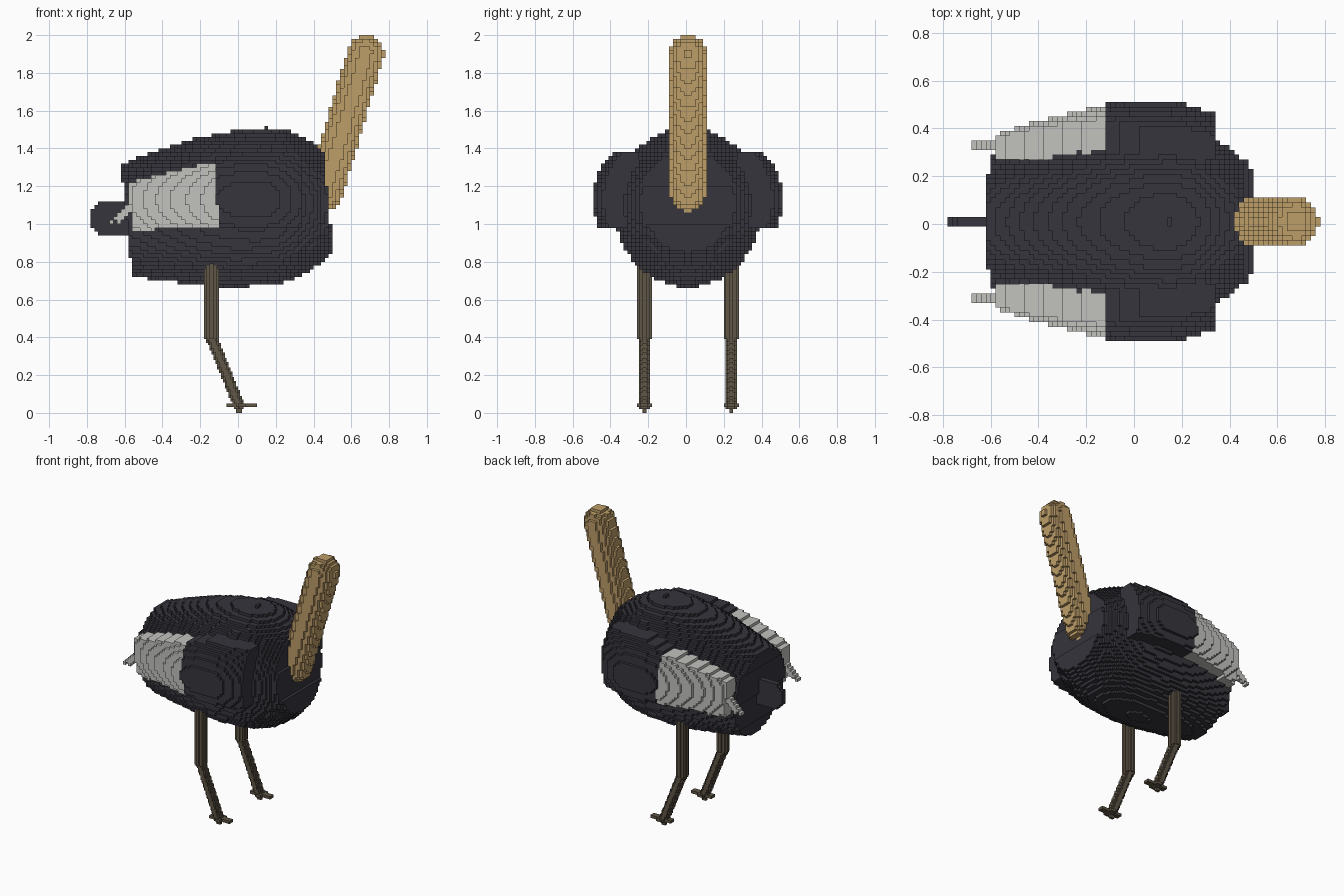
import bpy
import math

if "Cube" in bpy.data.objects:
    bpy.data.objects.remove(bpy.data.objects["Cube"], do_unlink=True)

MID = 0.01     # plane of symmetry in y
H = 0.02       # block size


def material(name, rgb):
    m = bpy.data.materials.new(name)
    m.use_nodes = True
    m.diffuse_color = (*rgb, 1)
    m.node_tree.nodes["Principled BSDF"].inputs["Base Color"].default_value = (*rgb, 1)
    return m


DARK = material("charcoal_plumage", (0.037, 0.035, 0.046))
SILVER = material("silver_feathers", (0.54, 0.54, 0.52))
TAN = material("tan_skin", (0.51, 0.34, 0.14))
BROWN = material("brown_legs", (0.115, 0.092, 0.062))


def interp(points, t):
    """Piecewise linear profile lookup."""
    if t <= points[0][0]:
        return points[0][1]
    for (a, va), (b, vb) in zip(points, points[1:]):
        if t <= b:
            return va + (vb - va) * (t - a) / (b - a)
    return points[-1][1]


def seg_dist(p, a, b):
    """Distance from p to the segment a-b."""
    d = [j - i for i, j in zip(a, b)]
    t = sum((q - i) * k for q, i, k in zip(p, a, d)) / sum(k * k for k in d)
    t = min(1, max(0, t))
    return math.dist(p, [i + t * k for i, k in zip(a, d)])


def fill(inside, lo, hi, h=H):
    """Set of grid cells whose centres satisfy the shape rule (y measured from MID)."""
    rng = [range(math.floor(a / h), math.ceil(b / h)) for a, b in zip(lo, hi)]
    return {(i, j, k) for i in rng[0] for j in rng[1] for k in rng[2]
            if inside((i + .5) * h, (j + .5) * h, (k + .5) * h)}


FACES = [((1, 0, 0), [(1, 0, 0), (1, 1, 0), (1, 1, 1), (1, 0, 1)]),
         ((-1, 0, 0), [(0, 0, 0), (0, 0, 1), (0, 1, 1), (0, 1, 0)]),
         ((0, 1, 0), [(0, 1, 0), (0, 1, 1), (1, 1, 1), (1, 1, 0)]),
         ((0, -1, 0), [(0, 0, 0), (1, 0, 0), (1, 0, 1), (0, 0, 1)]),
         ((0, 0, 1), [(0, 0, 1), (1, 0, 1), (1, 1, 1), (0, 1, 1)]),
         ((0, 0, -1), [(0, 0, 0), (0, 1, 0), (1, 1, 0), (1, 0, 0)])]


def block_mesh(name, cells, solid, mats, rule=None, h=H):
    """Build the exposed block faces of one part."""
    index, verts, faces, slots = {}, [], [], []
    for c in sorted(cells):
        slot = rule(*[(q + .5) * h for q in c]) if rule else 0
        for n, corners in FACES:
            if tuple(a + b for a, b in zip(c, n)) in solid:
                continue
            face = []
            for o in corners:
                key = tuple(a + b for a, b in zip(c, o))
                if key not in index:
                    index[key] = len(verts)
                    verts.append((key[0] * h, key[1] * h + MID, key[2] * h))
                face.append(index[key])
            faces.append(face)
            slots.append(slot)
    me = bpy.data.meshes.new(name)
    me.from_pydata(verts, [], faces)
    for m in mats:
        me.materials.append(m)
    me.polygons.foreach_set("material_index", slots)
    me.update()
    ob = bpy.data.objects.new(name, me)
    bpy.context.collection.objects.link(ob)
    return ob


# Body: tilted barrel with flat cut ends
BODY_R = [(-.6, .30), (-.4, .35), (-.2, .393), (-.05, .413), (.1, .42),
          (.2, .415), (.3, .39), (.4, .335), (.48, .27)]


def body(x, y, z):
    u, v = x + .1 * (z - 1.08), z - 1.08 - .1 * x
    if not -.597 < u < .482:
        return False
    r = interp(BODY_R, u)
    return (y / (r * .925)) ** 2 + (v / r) ** 2 < 1


# Wing: bulging slab, cut flat in front, below and on top
WING_OUT = [(-.6, .355), (-.5, .385), (-.4, .415), (-.25, .452), (-.12, .485),
            (.0, .5), (.15, .5), (.25, .48), (.34, .445)]
WING_TOP = [(-.58, 1.22), (-.13, 1.33), (.04, 1.375)]
WING_LOW = [(-.55, .965), (-.1, .985), (.34, .99)]


def wing(x, y, z):
    if x > .34 or x < -.57 - .1 * (z - 1.1):
        return False
    if not interp(WING_LOW, x) < z < interp(WING_TOP, x):
        return False
    bulge = math.sqrt(max(0, 1 - ((z - 1.13) / .40) ** 2))
    return .26 < y < interp(WING_OUT, x) * bulge + .005


# Ragged feather tip behind each wing
def wing_tip(x, y, z):
    return seg_dist((x, y, z), (-.56, .32, 1.10), (-.63, .325, 1.03)) < .024 or \
        seg_dist((x, y, z), (-.62, .32, 1.04), (-.67, .32, 1.01)) < .014


def neck(x, y, z):
    return seg_dist((x, y, z), (.458, 0, 1.165), (.676, 0, 1.905)) < .097


def beak(x, y, z):
    return .74 < x < .78 and abs(y) < .02 and 1.90 < z < 1.92


def tail(x, y, z):
    return abs(y) < .02 and (math.hypot(x + .69, z - 1.03) < .095
                             or (-.69 < x < -.5 and abs(z - 1.03) < .09))


def mirrored(cells):
    return {(i, -1 - j, k) for i, j, k in cells}


# Fill the parts; earlier parts own shared cells
wing_l = fill(lambda *p: wing(*p) or wing_tip(*p), (-.72, .2, .9), (.36, .54, 1.4))
parts = [
    ("neck_and_head", fill(neck, (.3, -.14, 1.0), (.8, .14, 2.0)), [TAN], None),
    ("beak", fill(beak, (.7, -.04, 1.86), (.8, .04, 1.96)), [TAN], None),
    ("body", fill(body, (-.7, -.42, .6), (.56, .42, 1.56)), [DARK], None),
    ("tail", fill(tail, (-.8, -.04, .9), (-.48, .04, 1.16)), [DARK], None),
]
feather_rule = lambda x, y, z: 1 if x < -.115 - .09 * (z - 1.16) else 0
parts += [("left_wing", wing_l, [DARK, SILVER], feather_rule),
          ("right_wing", mirrored(wing_l), [DARK, SILVER], feather_rule)]

solid = set().union(*[p[1] for p in parts])
owned = set()
for name, cells, mats, rule in parts:
    block_mesh(name, cells - owned, solid, mats, rule)
    owned |= cells


# Legs: straight thigh, angled shin and small crossed toes on a finer grid
def leg(x, y, z):
    p = (x, y, z)
    y0 = .23
    if z < .79 and seg_dist(p, (-.14, y0, .82), (-.14, y0, .40)) < .036:
        return True
    if z > .02 and seg_dist(p, (-.14, y0, .40), (.005, y0, .04)) < .030:
        return True
    if .03 < z < .05:
        if -.06 < x < .10 and abs(y - y0) < .016:
            return True
        if abs(x - .02) < .016 and abs(y - y0) < .045:
            return True
    return z < .03 and math.hypot(x - .005, y - y0) < .012


FINE = .01
leg_l = fill(leg, (-.2, .16, 0), (.12, .3, .8), FINE)
for name, cells in (("left_leg", leg_l), ("right_leg", mirrored(leg_l))):
    block_mesh(name, cells, cells, [BROWN], None, FINE)
